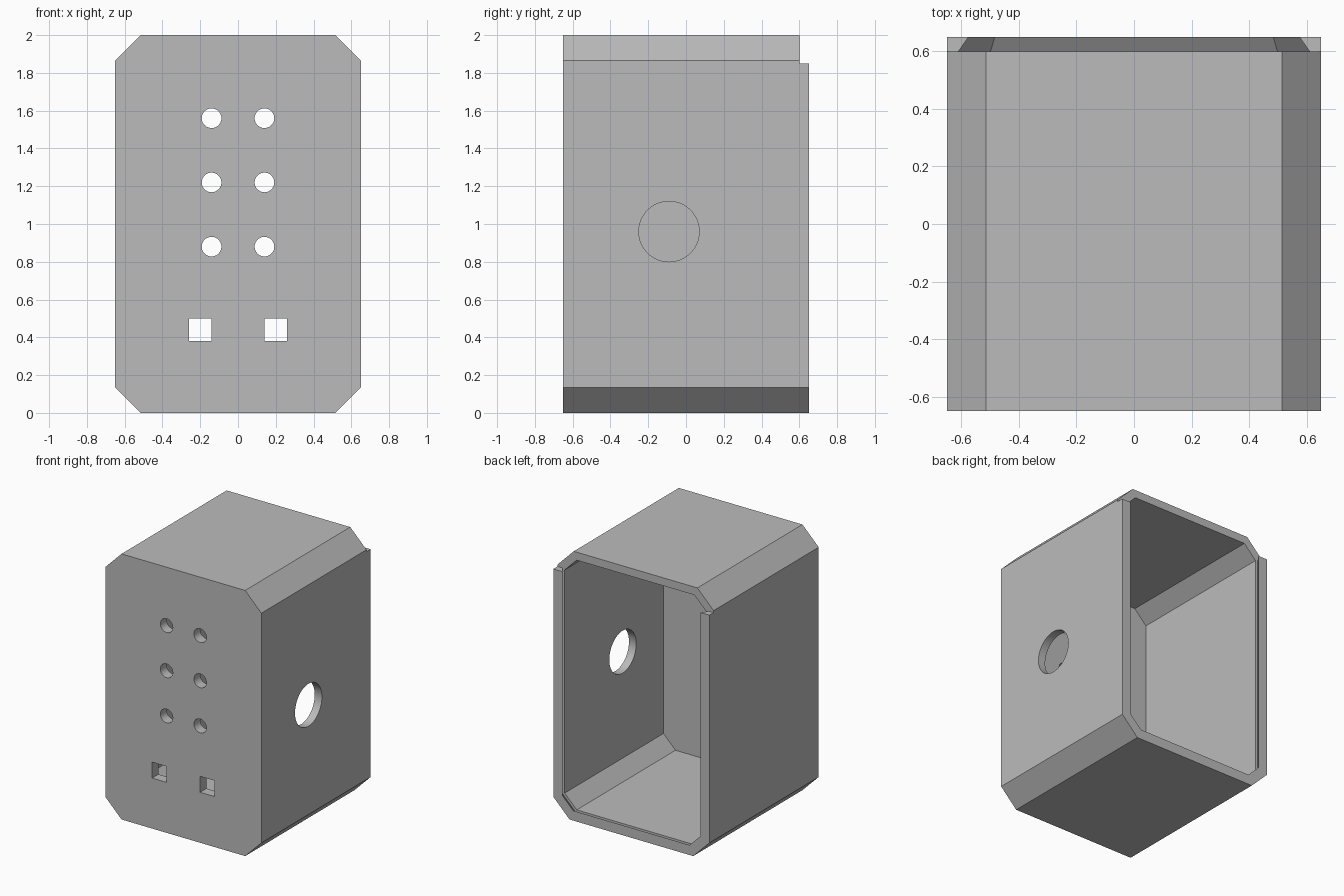
import bpy, bmesh, math
from mathutils import Matrix, Vector

old = bpy.data.objects.get("Cube")
if old:
    bpy.data.objects.remove(old, do_unlink=True)

HALF, HEIGHT, CHAMFER = 0.65, 2.0, 0.135
SEAT_Y = 0.6          # plane on which the sliding lid would rest

grey = bpy.data.materials.new("plain grey")
grey.use_nodes = True
grey.diffuse_color = (0.5, 0.5, 0.5, 1)
grey.node_tree.nodes["Principled BSDF"].inputs["Base Color"].default_value = (0.5, 0.5, 0.5, 1)


def octagon(inset, open_top=False):
    """Chamfered outline in x and z, moved inwards; optionally run out through the top."""
    w, low, high = HALF - inset, inset, HEIGHT - inset
    c = CHAMFER - inset * (2 - math.sqrt(2))
    bottom = [(-w, low + c), (-w + c, low), (w - c, low), (w, low + c)]
    if open_top:
        return bottom + [(w, HEIGHT + 0.2), (-w, HEIGHT + 0.2)]
    return bottom + [(w, high - c), (w - c, high), (-w + c, high), (-w, high - c)]


def finish(name, bm):
    bmesh.ops.recalc_face_normals(bm, faces=bm.faces)
    mesh = bpy.data.meshes.new(name)
    bm.to_mesh(mesh)
    bm.free()
    mesh.materials.append(grey)
    obj = bpy.data.objects.new(name, mesh)
    bpy.context.collection.objects.link(obj)
    return obj


def loft(name, near, y0, far, y1):
    """Solid between two outlines at two depths."""
    bm = bmesh.new()
    a = [bm.verts.new((x, y0, z)) for x, z in near]
    b = [bm.verts.new((x, y1, z)) for x, z in far]
    bm.faces.new(a)
    bm.faces.new(b[::-1])
    for i in range(len(a)):
        j = (i + 1) % len(a)
        bm.faces.new((a[i], b[i], b[j], a[j]))
    return finish(name, bm)


def box(name, centre, size):
    bm = bmesh.new()
    bmesh.ops.create_cube(bm, size=1, matrix=Matrix.Translation(centre) @ Matrix.Diagonal((*size, 1)))
    return finish(name, bm)


def cylinder(name, centre, radius, depth, axis, sides):
    bm = bmesh.new()
    turn = Vector(axis).to_track_quat('Z', 'Y').to_matrix().to_4x4()
    bmesh.ops.create_cone(bm, cap_ends=True, segments=sides, radius1=radius, radius2=radius,
                          depth=depth, matrix=Matrix.Translation(centre) @ turn)
    return finish(name, bm)


# Solid case
case = loft("enclosure", octagon(0), -HALF, octagon(0), HALF)

cutters = [
    # Main cavity
    loft("cavity", octagon(0.06), -0.575, octagon(0.06), 0.62),
    # Dovetail slot for the lid
    loft("lid_slot", octagon(0.04, True), SEAT_Y, octagon(0.076, True), HALF + 0.002),
    # Top entry of the lid slot
    box("slot_entry", (0, SEAT_Y + 0.1, 1.85 + 0.2), (1.6, 0.2, 0.4)),
    # Cable hole in the left wall
    cylinder("cable_hole", (HALF, -0.09, 0.96), 0.16, 0.3, (1, 0, 0), 64),
]

# Front panel holes
for side in (-1, 1):
    for z in (0.88, 1.22, 1.56):
        cutters.append(cylinder("round_hole", (side * 0.14, -HALF, z), 0.052, 0.3, (0, 1, 0), 40))
    cutters.append(box("square_hole", (side * 0.2, -HALF, 0.44), (0.12, 0.3, 0.12)))

for cutter in cutters:
    cutter.hide_render = True
    mod = case.modifiers.new(cutter.name, 'BOOLEAN')
    mod.operation = 'DIFFERENCE'
    mod.solver = 'EXACT'
    mod.object = cutter

# Bake the cuts and drop the cutters
bpy.context.view_layer.update()
baked = bpy.data.meshes.new_from_object(case.evaluated_get(bpy.context.evaluated_depsgraph_get()))
case.modifiers.clear()
case.data = baked
for cutter in cutters:
    bpy.data.objects.remove(cutter, do_unlink=True)

# Smooth hole walls, sharp edges elsewhere
bpy.ops.object.select_all(action='DESELECT')
case.select_set(True)
bpy.context.view_layer.objects.active = case
bpy.ops.object.shade_smooth_by_angle(angle=math.radians(25))
